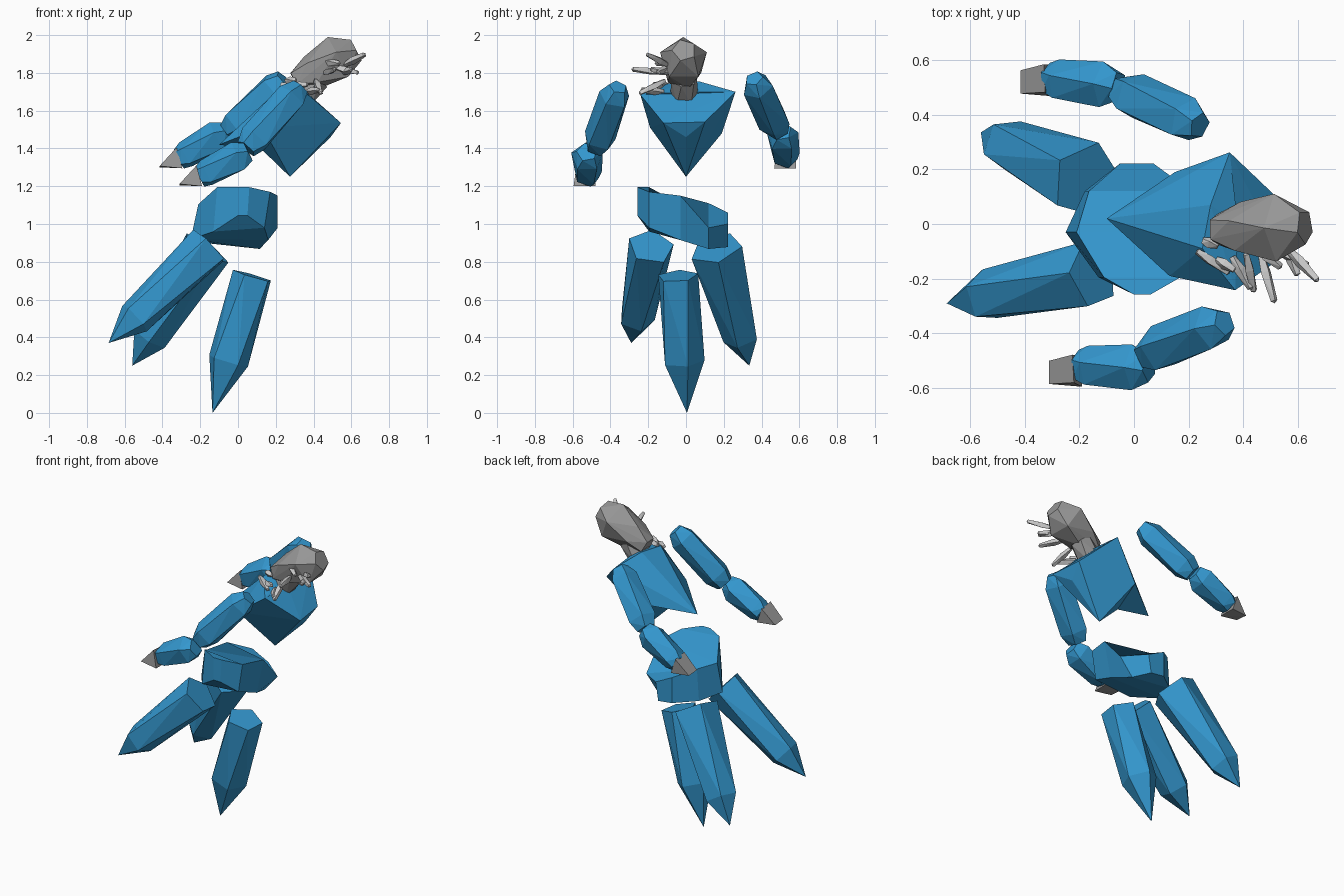
import bpy, bmesh, math
from mathutils import Vector


def material(name, rgb):
    m = bpy.data.materials.new(name)
    m.diffuse_color = (*rgb, 1)
    return m


BLUE = material("crystal blue", (0.034, 0.31, 0.62))
GREY = material("stone grey", (0.31, 0.31, 0.31))
PALE = material("pale grey", (0.60, 0.60, 0.60))


def finish(name, bm, mat):
    bmesh.ops.recalc_face_normals(bm, faces=bm.faces)
    me = bpy.data.meshes.new(name)
    bm.to_mesh(me)
    bm.free()
    me.materials.append(mat)
    ob = bpy.data.objects.new(name, me)
    bpy.context.collection.objects.link(ob)
    return ob


def hull(name, groups, mat):
    """One object made of one or more faceted convex blocks."""
    bm = bmesh.new()
    for pts in groups:
        vs = [bm.verts.new(p) for p in pts]
        res = bmesh.ops.convex_hull(bm, input=vs)
        loose = [v for v in res["geom_interior"] if isinstance(v, bmesh.types.BMVert)]
        bmesh.ops.delete(bm, geom=loose, context='VERTS')
    return finish(name, bm, mat)


def crystal(name, a, b, rings, mat, sides=5, turn=0.0, twist=0.3, tip=False):
    """Faceted crystal from a to b; rings are (position along axis, radius)."""
    a, b = Vector(a), Vector(b)
    q = (b - a).to_track_quat('Z', 'Y')
    pts = []
    for i, (t, r) in enumerate(rings):
        for k in range(sides):
            ang = turn + i * twist + k * math.tau / sides
            pts.append(a.lerp(b, t) + q @ Vector((r * math.cos(ang), r * math.sin(ang), 0)))
    if tip:
        pts.append(b)
    return hull(name, [pts], mat)


# Legs: three pointed crystals
crystal("front_leg", (0.08, -0.045, 0.725), (-0.135, 0.005, 0.0),
        [(0, 0.112), (0.62, 0.113)], BLUE, turn=0.2, tip=True)
crystal("right_leg", (-0.15, -0.185, 0.88), (-0.685, -0.29, 0.37),
        [(0, 0.125), (0.74, 0.098)], BLUE, turn=0.5, tip=True)
crystal("left_leg", (-0.175, 0.16, 0.87), (-0.56, 0.335, 0.25),
        [(0, 0.145), (0.76, 0.098)], BLUE, turn=0.5, tip=True)

# Pelvis: bent block lofted across y; each section lists its (x, z) corners
sections = [
    (-0.258, ((0.0, 1.045), (0.05, 1.045), (0.06, 1.195), (0.0, 1.195))),
    (-0.195, ((-0.13, 0.96), (0.14, 0.98), (0.17, 1.17), (-0.11, 1.195))),
    (-0.03, ((-0.25, 0.92), (0.16, 0.915), (0.21, 1.15), (-0.21, 1.105))),
    (0.12, ((-0.18, 0.90), (0.115, 0.868), (0.21, 0.98), (-0.165, 1.11))),
    (0.222, ((-0.05, 0.89), (0.05, 0.878), (0.07, 1.0), (-0.05, 1.06))),
]
bm = bmesh.new()
loops = [[bm.verts.new((x, y, z)) for x, z in corners] for y, corners in sections]
for l0, l1 in zip(loops, loops[1:]):
    for k in range(4):
        n = (k + 1) % 4
        bm.faces.new((l0[k], l0[n], l1[n], l1[k]))
bm.faces.new(loops[0])
bm.faces.new(loops[-1])
finish("pelvis", bm, BLUE)

# Torso: sloping back block plus wedge-shaped chest
shoulders = [(0.35, 0.262, 1.70), (0.37, -0.242, 1.685)]
waist = [(0.15, 0.19, 1.48), (0.13, -0.19, 1.51)]
belly = (0.13, 0.0, 1.39)
neck_top = [(0.28, 0.07, 1.755), (0.25, -0.09, 1.745)]
back = shoulders + waist + neck_top + [belly, (-0.10, 0.02, 1.42), (0.38, 0, 1.70)]
chest = shoulders + waist + [belly, (0.52, 0.10, 1.54), (0.545, -0.12, 1.535),
                             (0.49, 0, 1.46), (0.275, 0.0, 1.25), (0.36, 0, 1.70)]
hull("torso", [back, chest], BLUE)

# Arms: upper arm, forearm, hand on each side
upper = [(0, 0.05), (0.16, 0.085), (0.84, 0.088), (1, 0.06)]
fore = [(0, 0.055), (0.2, 0.088), (0.85, 0.076), (1, 0.06)]
hand = [(-0.31, -0.50, 1.205), (-0.31, -0.585, 1.212), (-0.225, -0.478, 1.30),
        (-0.22, -0.58, 1.31), (-0.19, -0.48, 1.20), (-0.19, -0.595, 1.20)]
arms = {
    "right": ((0.33, -0.36, 1.725), (0.045, -0.475, 1.40),
              (0.055, -0.525, 1.38), (-0.205, -0.52, 1.25), (0, 0, 0)),
    "left": ((0.24, 0.36, 1.77), (-0.05, 0.49, 1.49),
             (-0.055, 0.505, 1.49), (-0.315, 0.53, 1.345), (-0.105, 1.062, 0.095)),
}
for side, (sh, el, el2, wr, off) in arms.items():
    crystal(side + "_upper_arm", sh, el, upper, BLUE, turn=0.4, twist=0.15)
    crystal(side + "_forearm", el2, wr, fore, BLUE, turn=0.1, twist=0.2)
    hull(side + "_hand", [[Vector(p) + Vector(off) for p in hand]], GREY)

# Neck and head
crystal("neck", (0.34, -0.01, 1.675), (0.42, -0.01, 1.77), [(0, 0.075), (1, 0.07)], GREY, sides=6)
crystal("head", (0.30, -0.02, 1.755), (0.625, -0.01, 1.92),
        [(0, 0.06), (0.28, 0.098), (0.72, 0.130), (1, 0.065)], GREY, turn=0.94, twist=0.63 / 2)

# Splinters bursting from the side of the head (base, tip)
splinters = [
    ((0.56, -0.09, 1.84), (0.675, -0.21, 1.90)), ((0.46, -0.10, 1.80), (0.515, -0.29, 1.82)),
    ((0.56, -0.09, 1.80), (0.60, -0.19, 1.82)), ((0.41, -0.11, 1.76), (0.44, -0.25, 1.69)),
    ((0.36, -0.12, 1.70), (0.43, -0.24, 1.71)), ((0.23, -0.10, 1.74), (0.35, -0.18, 1.71)),
    ((0.25, -0.06, 1.76), (0.31, -0.08, 1.76)), ((0.51, -0.09, 1.83), (0.64, -0.15, 1.80)),
    ((0.45, -0.09, 1.86), (0.54, -0.16, 1.85)), ((0.30, -0.13, 1.73), (0.37, -0.17, 1.74)),
]
for i, (a, b) in enumerate(splinters):
    crystal(f"splinter_{i + 1}", a, b, [(0, 0.012), (0.4, 0.021), (0.95, 0.013)], PALE,
            sides=4, turn=i * 0.7, tip=True)
